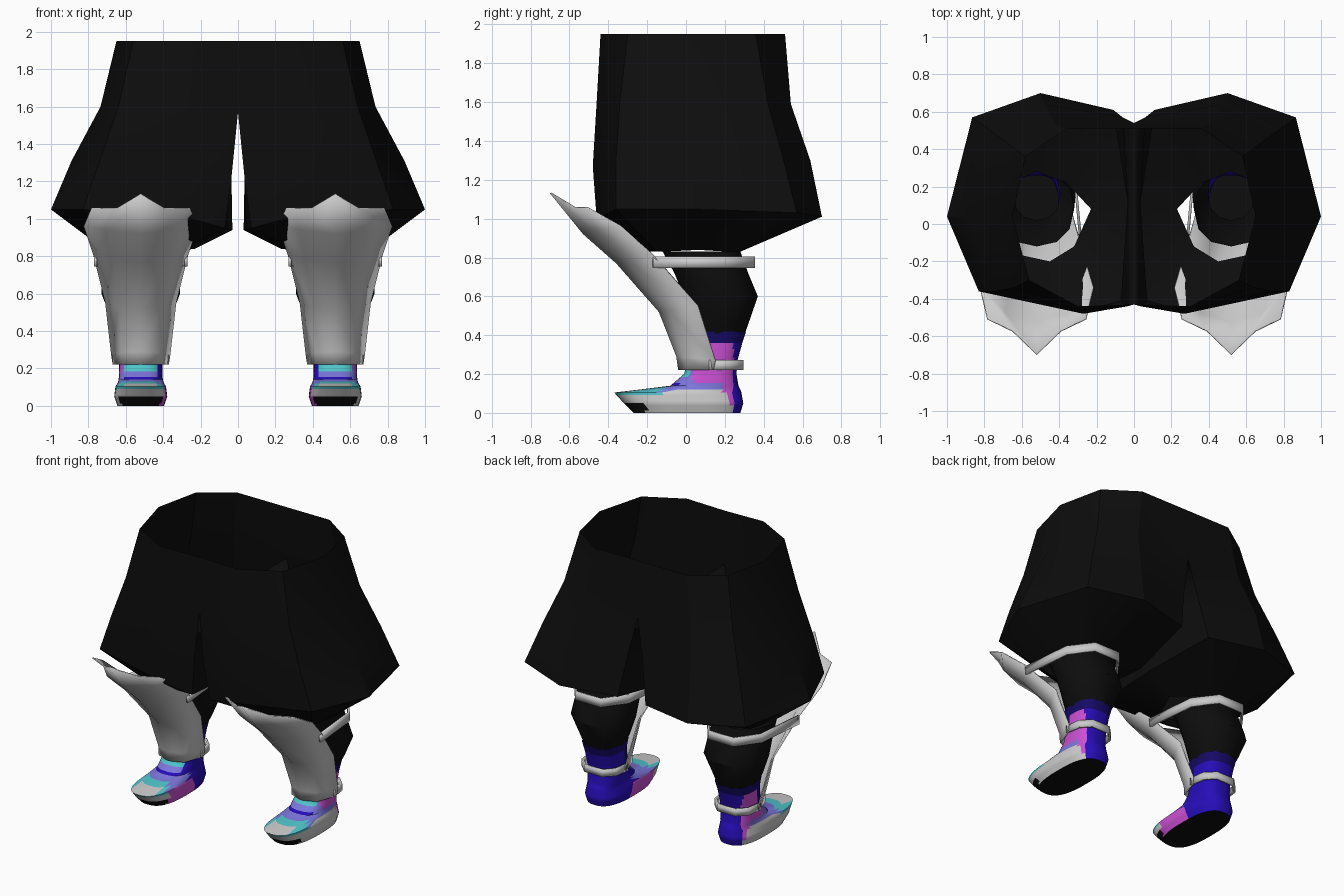
import bpy, bmesh, math

if "Cube" in bpy.data.objects:
    bpy.data.objects.remove(bpy.data.objects["Cube"], do_unlink=True)

LEG_X = 0.52


def material(name, rgb):
    m = bpy.data.materials.new(name)
    m.use_nodes = True
    m.diffuse_color = (*rgb, 1)
    bsdf = next(n for n in m.node_tree.nodes if n.type == 'BSDF_PRINCIPLED')
    bsdf.inputs["Base Color"].default_value = (*rgb, 1)
    bsdf.inputs["Roughness"].default_value = 0.8
    return m


BLACK = material("black", (0.004, 0.004, 0.004))
GREY = material("light grey", (0.6, 0.6, 0.6))
INDIGO = material("indigo", (0.02, 0.004, 0.48))
NAVY = material("navy", (0.008, 0.003, 0.14))
MAGENTA = material("magenta", (0.6, 0.08, 0.66))
PERI = material("periwinkle", (0.2, 0.18, 0.7))
TEAL = material("teal", (0.08, 0.56, 0.6))
SHOE_MATS = [BLACK, GREY, INDIGO, NAVY, MAGENTA, PERI, TEAL]


def make(name, verts, faces, mats, angle=40):
    me = bpy.data.meshes.new(name)
    me.from_pydata(verts, [], faces)
    bm = bmesh.new()
    bm.from_mesh(me)
    bmesh.ops.recalc_face_normals(bm, faces=bm.faces)
    bm.to_mesh(me)
    bm.free()
    ob = bpy.data.objects.new(name, me)
    bpy.context.collection.objects.link(ob)
    for m in mats:
        me.materials.append(m)
    bpy.ops.object.select_all(action='DESELECT')
    ob.select_set(True)
    bpy.context.view_layer.objects.active = ob
    bpy.ops.object.shade_smooth_by_angle(angle=math.radians(angle))
    return ob


def grid_faces(rows, cols, closed):
    """Quads between consecutive rows of points."""
    return [(r * cols + c, r * cols + (c + 1) % cols,
             (r + 1) * cols + (c + 1) % cols, (r + 1) * cols + c)
            for r in range(rows - 1) for c in range(cols if closed else cols - 1)]


def place(points, side):
    return [(side * (LEG_X + x), y, z) for x, y, z in points]


def oval_ring(z, y0, y1, hw, n, power):
    """Rounded ring reaching from y0 to y1, power below 1 is boxier."""
    pts = []
    for i in range(n):
        a = 2 * math.pi * i / n
        s, c = math.sin(a), math.cos(a)
        pts.append((hw * math.copysign(abs(s) ** power, s),
                    (y0 + y1) / 2 + (y1 - y0) / 2 * math.copysign(abs(c) ** power, c), z))
    return pts


def refine(profile, step):
    """Add in-between stations so no gap exceeds step in z."""
    out = [profile[0]]
    for a, b in zip(profile, profile[1:]):
        k = max(1, math.ceil((b[0] - a[0]) / step - 1e-6))
        out += [tuple(p + (q - p) * j / k for p, q in zip(a, b)) for j in range(1, k + 1)]
    return out


# Baggy shorts: half of the body, inner three points on the centre line above the crotch
waist = [(.65, .04, 1.95), (.58, .36, 1.95), (.36, .51, 1.95), (0, .51, 1.95),
         (0, .1, 1.95), (0, -.43, 1.95), (.3, -.44, 1.95), (.56, -.3, 1.95)]
crotch = [(.735, .04, 1.6), (.66, .42, 1.6), (.42, .54, 1.59), (0, .54, 1.57),
          (0, .1, 1.57), (0, -.43, 1.57), (.28, -.46, 1.6), (.64, -.34, 1.6)]
thigh = [(.89, .04, 1.31), (.77, .5, 1.31), (.48, .64, 1.3), (.06, .57, 1.28),
         (.035, .1, 1.22), (.035, -.44, 1.22), (.27, -.48, 1.27), (.74, -.36, 1.31)]
knee = [(1, .04, 1.05), (.865, .57, 1.03), (.5, .70, 1.01), (.11, .61, 1.0),
        (.03, .1, .94), (.07, -.41, .95), (.25, -.46, 1.0), (.83, -.36, 1.05)]
hem = [(.72, .05, .84), (.66, .22, .83), (.52, .28, .83), (.36, .22, .83),
       (.23, .08, .84), (.32, -.12, .83), (.45, -.2, .83), (.68, -.15, .83)]
faces = [f for f in grid_faces(5, 8, True) if f[0] not in (3, 4)]
verts = waist + crotch + thigh + knee + hem
verts[4] = (0, .1, 1.57)  # unused corner folded onto the crotch
shorts = make("shorts", verts, faces, [BLACK], 30)
bm = bmesh.new()
bm.from_mesh(shorts.data)
bmesh.ops.delete(bm, geom=[v for v in bm.verts if not v.link_faces], context='VERTS')
bm.to_mesh(shorts.data)
bm.free()
mirror = shorts.modifiers.new("mirror", 'MIRROR')
mirror.merge_threshold = 0.002

# Shin guard rows: centre, middle and edge points of one half
GUARD = [((0, -.70, 1.13), (.13, -.575, 1.055), (.265, -.51, 1.055)),
         ((0, -.53, .92), (.17, -.48, .94), (.305, -.34, .96)),
         ((0, -.36, .77), (.15, -.31, .785), (.255, -.17, .81)),
         ((0, -.14, .52), (.115, -.09, .53), (.19, .06, .55)),
         ((0, -.05, .29), (.1, -.005, .285), (.158, .15, .27)),
         ((0, -.04, .22), (.1, 0, .22), (.15, .14, .22))]

# Shoe and calf stations: height, front y, back y, half width
SHOE = [(0, -.27, .28, .125), (.05, -.32, .295, .142), (.105, -.37, .285, .135),
        (.12, -.24, .28, .125), (.14, -.08, .27, .118), (.2, -.01, .26, .115),
        (.27, .01, .265, .115), (.36, .02, .29, .12), (.42, .01, .31, .13)]
CALF = [(.40, .02, .30, .125), (.47, .01, .325, .16), (.6, -.01, .37, .21),
        (.72, -.06, .32, .205), (.83, -.12, .28, .2)]


def shoe_colour(x, y, z):
    """Panel colour by position, x positive on the outer side."""
    if z < .001 or (y < -.2 and z < .045):
        return BLACK
    if z > .36 or (z > .26 and y < .12):
        return NAVY
    if y > .245:
        return INDIGO
    if z > .225:
        return MAGENTA if x > .03 else INDIGO
    if abs(x) < .085 and y < .1 and z > .1:      # top of the foot
        if y < -.27:
            return GREY
        if y < -.14:
            return TEAL
        if z < .14:
            return PERI
        if z < .16:
            return INDIGO
        return PERI if z < .18 else TEAL
    if x > 0:                                      # outer side
        edge = .125 if y < .18 else .125 - (y - .18) * 1.6
        if z < edge - (.03 if y < -.1 else 0):
            return GREY
        if z < edge + .025 and y < .2:
            return TEAL if y < -.12 else PERI
        return MAGENTA if y > .03 else PERI
    if y < -.2:                                    # inner side
        return GREY if z < .09 else TEAL
    if z < .1 and y < .06:
        return MAGENTA
    return PERI if z < .14 and y < .02 else INDIGO


def ribbon(name, half, z0, z1, side):
    """Strap following a path behind the leg."""
    path = half + [(-x, y) for x, y in reversed(half)]
    pts = [(x, y, z) for z in (z0, z1) for x, y in path]
    ob = make(name, place(pts, side), grid_faces(2, len(path), False), [GREY], 20)
    mod = ob.modifiers.new("thickness", 'SOLIDIFY')
    mod.thickness = 0.015


for label, s in (("left", 1), ("right", -1)):
    # Calf
    st = refine(CALF, 0.13)
    pts = [p for q in st for p in oval_ring(*q, 12, 0.9)]
    make(label + "_calf", place(pts, s), grid_faces(len(st), 12, True), [BLACK])

    # Shin guard
    pts = []
    for c, m, e in GUARD:
        pts += [(-e[0], *e[1:]), (-m[0], *m[1:]), c, m, e]
    guard = make(label + "_shin_guard", place(pts, s),
                 grid_faces(len(GUARD), 5, False), [GREY], 60)
    mod = guard.modifiers.new("thickness", 'SOLIDIFY')
    mod.thickness = 0.008

    # Straps
    ribbon(label + "_knee_strap", [(.25, -.17), (.215, .2), (.1, .355)], .745, .805, s)
    ribbon(label + "_ankle_strap", [(.15, .12), (.135, .23), (.07, .295)], .222, .272, s)

    # Shoe with coloured panels
    st = refine(SHOE, 0.015)
    n = 40
    pts = [p for q in st for p in oval_ring(*q, n, 0.75)]
    shoe = make(label + "_shoe", place(pts, s),
                grid_faces(len(st), n, True) + [tuple(range(n))], SHOE_MATS, 35)
    for f in shoe.data.polygons:
        x, y, z = f.center
        f.material_index = SHOE_MATS.index(shoe_colour(s * x - LEG_X, y, z))
